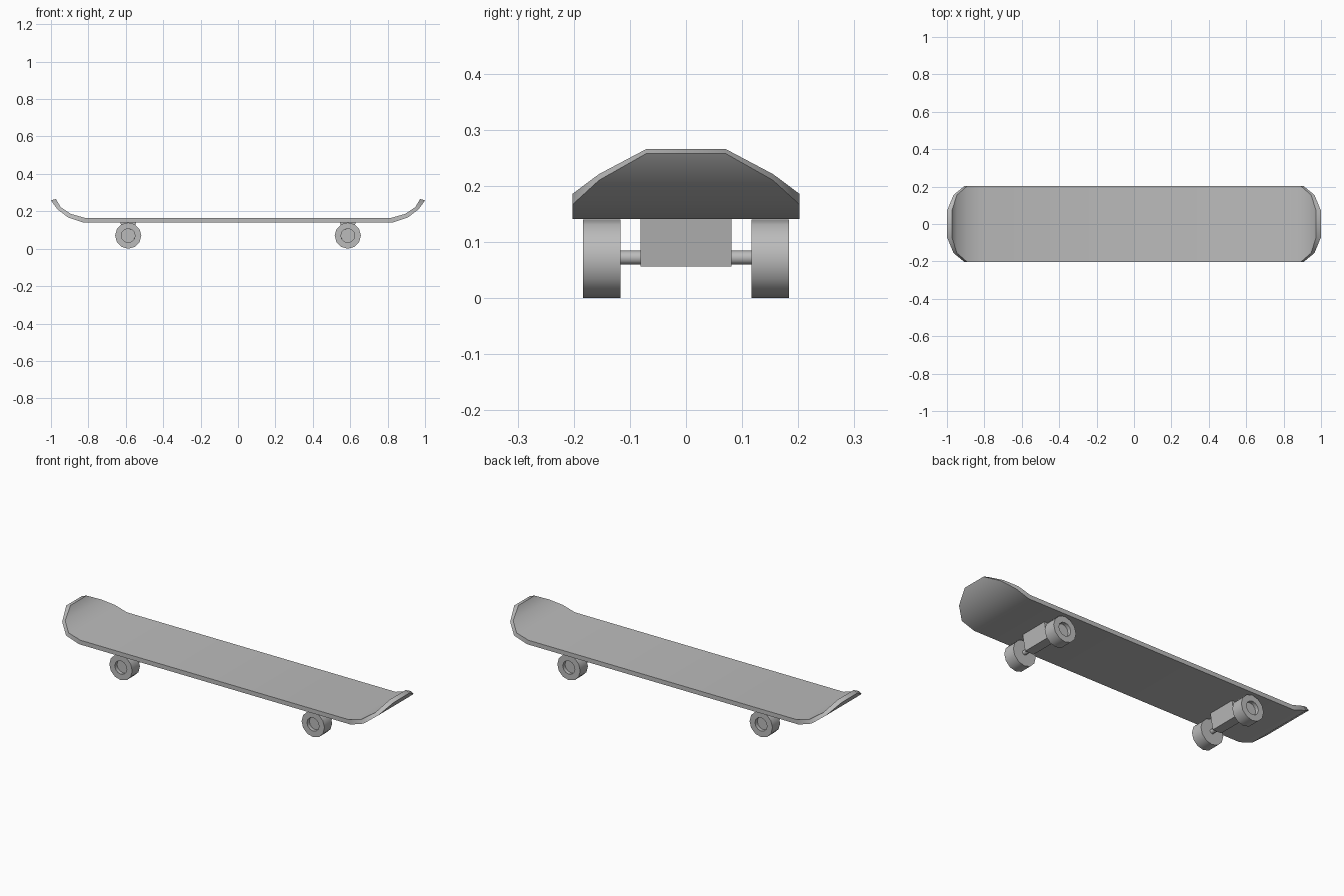
import bpy, bmesh, math
from mathutils import Matrix

if "Cube" in bpy.data.objects:
    bpy.data.objects.remove(bpy.data.objects["Cube"])

grey = bpy.data.materials.new("grey")
grey.diffuse_color = (0.5, 0.5, 0.5, 1)
grey.use_nodes = True
grey.node_tree.nodes["Principled BSDF"].inputs["Base Color"].default_value = grey.diffuse_color


def finish(name, bm, angle=None):
    bmesh.ops.recalc_face_normals(bm, faces=bm.faces)
    me = bpy.data.meshes.new(name)
    bm.to_mesh(me)
    bm.free()
    me.materials.append(grey)
    ob = bpy.data.objects.new(name, me)
    bpy.context.collection.objects.link(ob)
    if angle:
        bpy.ops.object.select_all(action='DESELECT')
        ob.select_set(True)
        bpy.context.view_layer.objects.active = ob
        bpy.ops.object.shade_smooth_by_angle(angle=math.radians(angle))
    return ob


# Deck: cross-sections (top x, top z, bottom x, bottom z, half width), mirrored along x
half = [(0.82, 0.165, 0.83, 0.141, 0.202),
        (0.893, 0.186, 0.908, 0.167, 0.202),
        (0.947, 0.221, 0.965, 0.210, 0.155),
        (0.974, 0.266, 1.0, 0.258, 0.07)]
sections = [(-a, b, -c, d, w) for a, b, c, d, w in reversed(half)] + half
bm = bmesh.new()
rings = [[bm.verts.new(p) for p in ((a, -w, b), (a, w, b), (c, w, d), (c, -w, d))]
         for a, b, c, d, w in sections]
for r, s in zip(rings, rings[1:]):
    for i in range(4):
        j = (i + 1) % 4
        bm.faces.new((r[i], r[j], s[j], s[i]))
bm.faces.new(rings[0])
bm.faces.new(rings[-1])
finish("deck", bm, 40)


def cylinder(bm, radius, depth, sides, x, y, z):
    rot = Matrix.Translation((x, y, z)) @ Matrix.Rotation(math.pi / 2, 4, 'X')
    bmesh.ops.create_cone(bm, cap_ends=True, segments=sides, radius1=radius,
                          radius2=radius, depth=depth, matrix=rot)


for sx, end in ((-1, "left"), (1, "right")):
    x = sx * 0.587
    # Truck block, tapering downwards
    bm = bmesh.new()
    bmesh.ops.create_cube(bm, size=1)
    for v in bm.verts:
        top = v.co.z > 0
        v.co = (x + math.copysign(0.042 if top else 0.026, v.co.x),
                math.copysign(0.081, v.co.y), 0.143 if top else 0.056)
    finish(end + "_truck", bm)

    # Axle
    bm = bmesh.new()
    cylinder(bm, 0.0125, 0.25, 12, x, 0, 0.072)
    finish(end + "_axle", bm, 40)

    # Wheels with a recessed hub on the outer side
    for sy, side in ((-1, "front"), (1, "back")):
        bm = bmesh.new()
        cylinder(bm, 0.07, 0.067, 12, x, sy * 0.1505, 0.07)
        bm.normal_update()
        cap = [f for f in bm.faces if f.normal.y * sy > 0.9]
        bmesh.ops.inset_region(bm, faces=cap, thickness=0.032, use_even_offset=True)
        bmesh.ops.inset_region(bm, faces=cap, thickness=0.0001)
        for v in cap[0].verts:
            v.co.y -= sy * 0.02
        finish(f"{end}_{side}_wheel", bm, 35)
